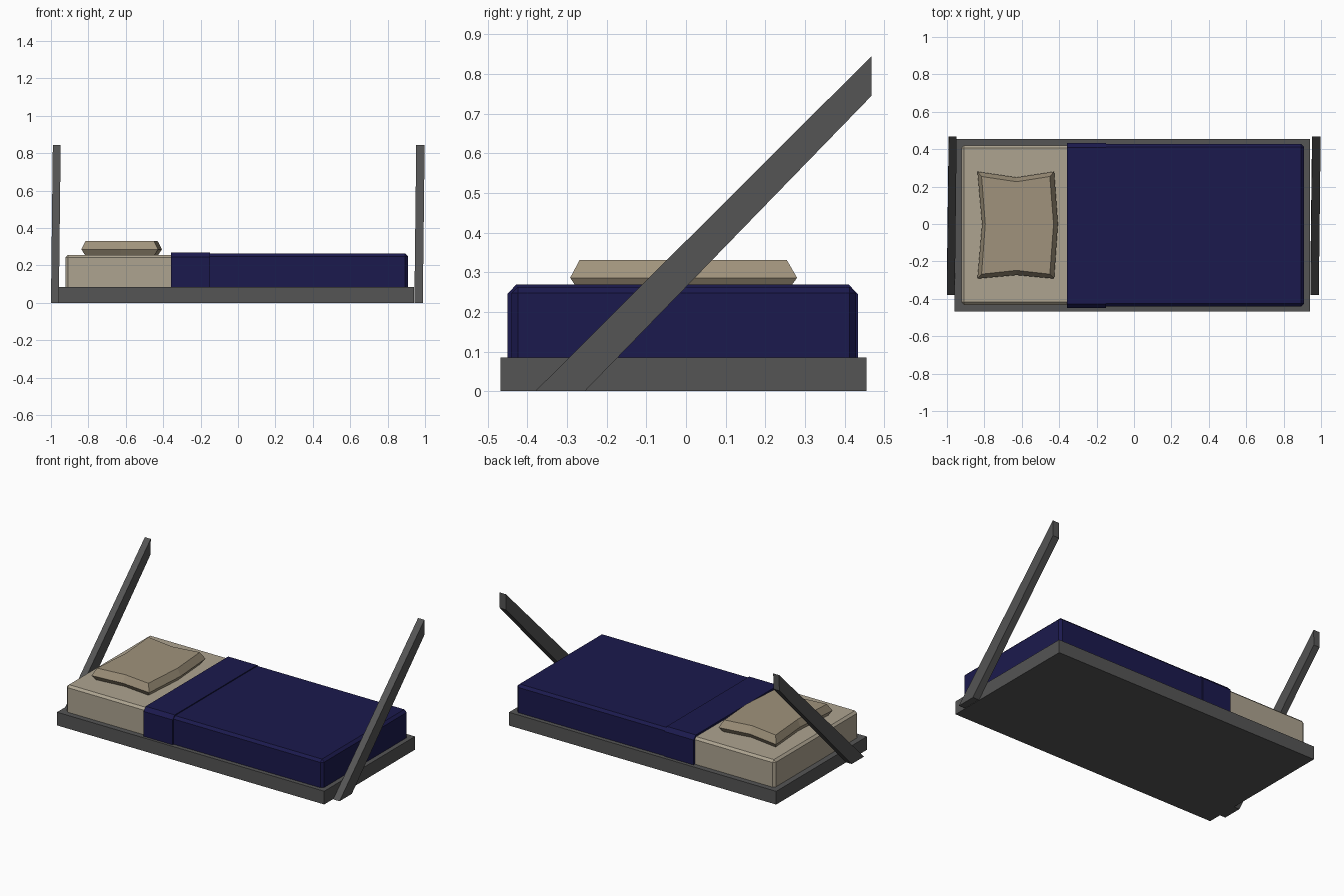
import bpy, bmesh

if "Cube" in bpy.data.objects:
    bpy.data.objects.remove(bpy.data.objects["Cube"])


def material(name, color):
    m = bpy.data.materials.new(name)
    m.diffuse_color = (*color, 1)
    m.use_nodes = True
    m.node_tree.nodes["Principled BSDF"].inputs["Base Color"].default_value = m.diffuse_color
    return m


metal = material("dark_metal", (0.09, 0.09, 0.09))
cream = material("cream_cloth", (0.42, 0.37, 0.28))
tan = material("tan_cloth", (0.35, 0.29, 0.20))
navy = material("navy_cloth", (0.011, 0.01, 0.075))


def finish(name, bm, mat):
    bmesh.ops.recalc_face_normals(bm, faces=bm.faces)
    me = bpy.data.meshes.new(name)
    bm.to_mesh(me)
    bm.free()
    me.materials.append(mat)
    ob = bpy.data.objects.new(name, me)
    bpy.context.collection.objects.link(ob)
    return ob


def box(name, lo, hi, mat, chamfer=0, flat_x=None):
    """Box from corner to corner; chamfers all but the bottom and one flat x end."""
    bm = bmesh.new()
    bmesh.ops.create_cube(bm, size=1)
    for v in bm.verts:
        v.co = [lo[i] if v.co[i] < 0 else hi[i] for i in range(3)]
    if chamfer:
        edges = [e for e in bm.edges
                 if not all(abs(v.co.z - lo[2]) < 1e-5 for v in e.verts)
                 and not (flat_x is not None
                          and all(abs(v.co.x - flat_x) < 1e-5 for v in e.verts))]
        bmesh.ops.bevel(bm, geom=edges, offset=chamfer, segments=1,
                        affect='EDGES', profile=0.5)
    return finish(name, bm, mat)


def loft(name, rings, mat):
    """Closed solid through rings of matching points."""
    bm = bmesh.new()
    vs = [[bm.verts.new(p) for p in r] for r in rings]
    n = len(vs[0])
    for a, b in zip(vs, vs[1:]):
        for i in range(n):
            j = (i + 1) % n
            bm.faces.new((a[i], a[j], b[j], b[i]))
    bm.faces.new(vs[0])
    bm.faces.new(vs[-1])
    return finish(name, bm, mat)


# Bed base and mattress
box("bed_base", (-0.96, -0.467, 0), (0.94, 0.455, 0.085), metal)
box("mattress", (-0.923, -0.432, 0.08), (0.88, 0.42, 0.257), cream, 0.014)

# Blanket with its folded-over band
box("blanket", (-0.25, -0.44, 0.08), (0.91, 0.428, 0.263), navy, 0.016, flat_x=-0.25)
box("blanket_fold", (-0.357, -0.45, 0.08), (-0.15, 0.433, 0.269), navy, 0.022)
fold = bpy.data.objects["blanket_fold"]
bpy.data.objects.remove(fold)
prof = [(-0.45, 0.08), (-0.45, 0.245), (-0.428, 0.269),
        (0.41, 0.269), (0.433, 0.245), (0.433, 0.08)]
loft("blanket_fold", [[(x, y, z) for y, z in prof] for x in (-0.357, -0.15)], navy)

# Pillow: star-cornered outline, widest at the seam
outline = [(-0.837, 0.28), (-0.628, 0.249), (-0.427, 0.28), (-0.407, 0),
           (-0.427, -0.292), (-0.628, -0.273), (-0.837, -0.292), (-0.812, 0)]
inner = [(-0.815, 0.254), (-0.628, 0.226), (-0.45, 0.254), (-0.43, 0),
         (-0.45, -0.268), (-0.628, -0.248), (-0.815, -0.268), (-0.795, 0)]
loft("pillow", [[(x, y, z) for x, y in pts] for pts, z in
                ((inner, 0.25), (outline, 0.286), (inner, 0.331))], tan)

# Slanted wall struts at both ends, leaning slightly toward +x as they rise
side = [(-0.38, 0), (-0.255, 0), (0.468, 0.745), (0.468, 0.845)]
for name, x0, x1 in (("head_strut", -1.0, -0.958), ("foot_strut", 0.943, 0.988)):
    loft(name, [[(x + 0.01 * z / 0.845, y, z) for y, z in side]
                for x in (x0, x1)], metal)
